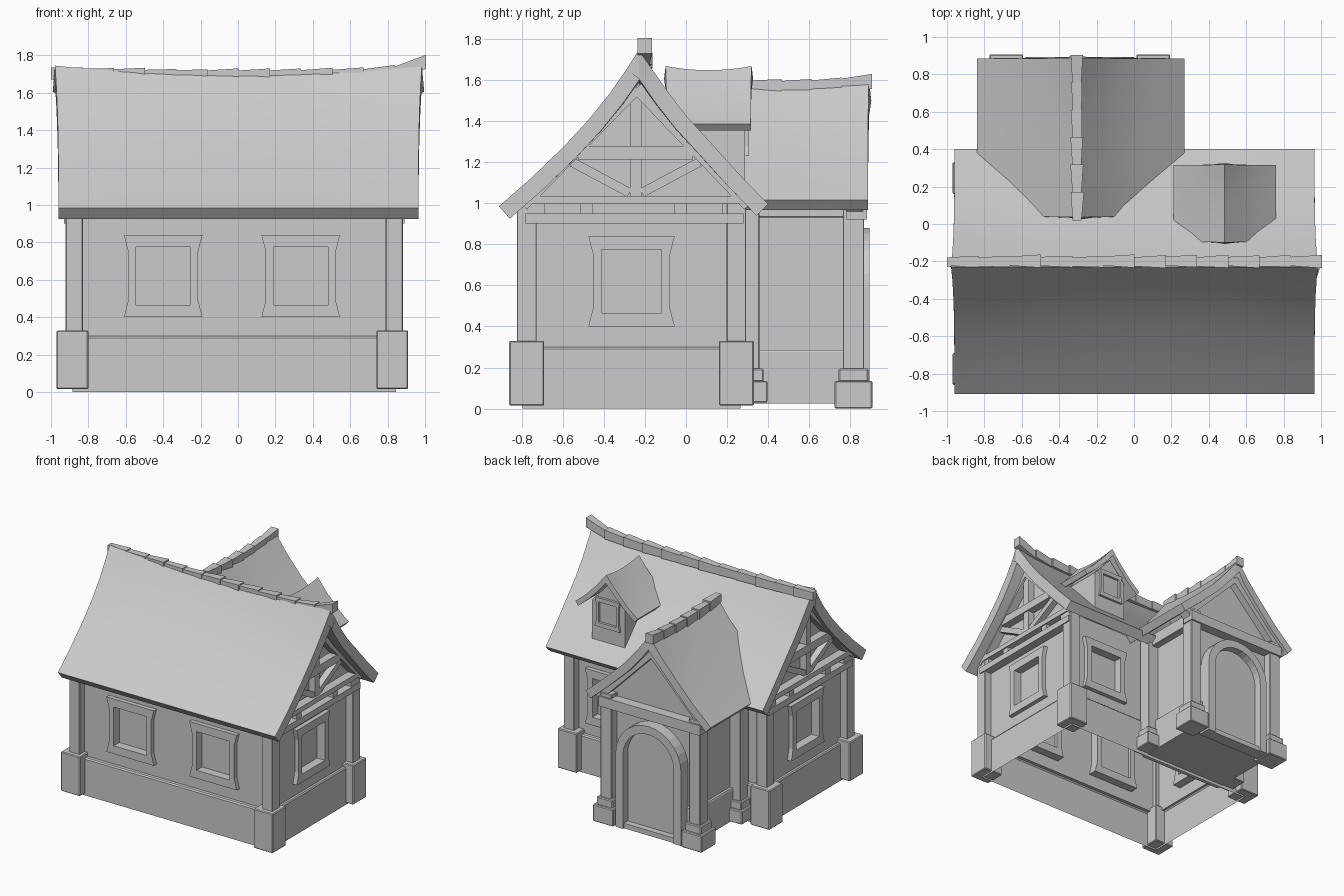
import bpy, bmesh, math, random
from mathutils import Vector, Matrix

random.seed(4)
cube = bpy.data.objects.get("Cube")
if cube:
    bpy.data.objects.remove(cube, do_unlink=True)

grey = bpy.data.materials.new("plain_grey")
grey.use_nodes = True
grey.diffuse_color = (0.6, 0.6, 0.6, 1)
grey.node_tree.nodes["Principled BSDF"].inputs["Base Color"].default_value = (0.6, 0.6, 0.6, 1)

CX, CY = -0.02, -0.265      # centre of the main house
HX, HY = .84, .495          # half size of the plastered walls
PX = -0.29                  # centre line of the porch
DX = 0.485                  # centre line of the dormer


def make(name, verts, faces, mat=None, bevel=0, closed=True):
    bm = bmesh.new()
    vs = [bm.verts.new((mat @ Vector(v)) if mat else v) for v in verts]
    for f in faces:
        bm.faces.new([vs[i] for i in f])
    bm.normal_update()
    if closed:
        bmesh.ops.recalc_face_normals(bm, faces=bm.faces)
    elif sum(f.normal.z for f in bm.faces) < -.01:
        bmesh.ops.reverse_faces(bm, faces=bm.faces)
    me = bpy.data.meshes.new(name)
    bm.to_mesh(me)
    bm.free()
    me.materials.append(grey)
    ob = bpy.data.objects.new(name, me)
    bpy.context.collection.objects.link(ob)
    if bevel:
        mod = ob.modifiers.new("bevel", 'BEVEL')
        mod.width, mod.segments = bevel, 1
    return ob


def loft(name, rings, mat=None, bevel=0, bottom=True, top=True):
    """Skin a stack of closed rings that share one point count."""
    n = len(rings[0])
    verts = [p for r in rings for p in r]
    faces = [(k * n + i, k * n + (i + 1) % n, (k + 1) * n + (i + 1) % n, (k + 1) * n + i)
             for k in range(len(rings) - 1) for i in range(n)]
    if bottom:
        faces.append(tuple(range(n)))
    if top:
        faces.append(tuple(range(len(verts) - n, len(verts))))
    return make(name, verts, faces, mat, bevel)


def rect(cx, cy, hx, hy, z):
    return [(cx - hx, cy - hy, z), (cx + hx, cy - hy, z), (cx + hx, cy + hy, z), (cx - hx, cy + hy, z)]


def block(name, cx, cy, hx, hy, z0, z1, bevel=0.004):
    return loft(name, [rect(cx, cy, hx, hy, z0), rect(cx, cy, hx, hy, z1)], bevel=bevel)


def prism(name, outline, n0, n1, mat):
    return loft(name, [[(u, v, n) for u, v in outline] for n in (n0, n1)], mat)


def beam(name, a, b, width, n0, n1, mat):
    """Timber lying in a wall plane from point a to point b."""
    a, b = Vector(a), Vector(b)
    side = (b - a).orthogonal().normalized() * width / 2
    return prism(name, [a - side, b - side, b + side, a + side], n0, n1, mat)


def plane(origin, u, n):
    """Matrix from wall coordinates (along, up, outward) to the world."""
    m = Matrix((u, (0, 0, 1), n)).transposed().to_4x4()
    return Matrix.Translation(origin) @ m


def frame(name, outer, inner, n0, n1, mat, loop=True):
    n = len(outer)
    ring = [[(*outer[i], n0), (*outer[i], n1), (*inner[i], n1), (*inner[i], n0)] for i in range(n)]
    if loop:
        ring.append(ring[0])
    return loft(name, ring, mat, bottom=not loop, top=not loop)


def window(name, mat, s=1.0):
    outer, inner = [], []
    for su, sv in ((-1, -1), (1, -1), (1, 1), (-1, 1)):
        corner = [((su * .21, sv * .22), (su * .145, sv * .155)),
                  ((su * .187, sv * .13), (su * .145, sv * .13))]
        for o, i in corner if su == sv * -1 else corner[::-1]:
            outer.append((o[0] * s, o[1] * s))
            inner.append((i[0] * s, i[1] * s))
    frame(name, outer, inner, -.07 * s, .035 * s, mat)


def wall(name, mat, half, openings):
    """Plaster wall with window openings, each filled by a frame and a sunken pane."""
    us = sorted([-half, half] + [c + d for c in openings for d in (-.17, .17)])
    vs = (.3, .44, .80, 1.02)
    verts = [(u, v, 0) for v in vs for u in us]
    n = len(us)
    faces = [(j * n + i, j * n + i + 1, j * n + n + i + 1, j * n + n + i)
             for j in range(3) for i in range(n - 1) if not (j == 1 and i % 2)]
    make(name, verts, faces, mat, closed=False)
    for c in openings:
        m = mat @ Matrix.Translation((c, .62, 0))
        window(name + "_window", m)
        beam(name + "_pane", (-.147, 0), (.147, 0), .315, -.045, -.035, m)


def roof(name, profile, t0, t1, sag, thick, flare, along_x):
    """Sagging roof sheet: profile across, swept along the ridge, then thickened."""
    zs = [p[1] for p in profile]
    lo, hi, n, w = min(zs), max(zs), 12, len(profile)
    verts = []
    for k in range(n + 1):
        s = 2 * k / n - 1
        for u, z in profile:
            h = (z - lo) / (hi - lo)
            t = (t0 + t1) / 2 + s * ((t1 - t0) / 2 + flare * h ** 3)
            zz = z - sag * h * h * (1 - s * s)
            verts.append((t, u, zz) if along_x else (u, t, zz))
    faces = [(k * w + i, k * w + i + 1, k * w + w + i + 1, k * w + w + i)
             for k in range(n) for i in range(w - 1)]
    ob = make(name, verts, faces, closed=False)
    mod = ob.modifiers.new("thickness", 'SOLIDIFY')
    mod.thickness, mod.offset, mod.use_even_offset = thick, -1, True
    bpy.ops.object.select_all(action='DESELECT')
    ob.select_set(True)
    bpy.context.view_layer.objects.active = ob
    bpy.ops.object.modifier_apply(modifier=mod.name)
    bpy.ops.object.shade_smooth_by_angle(angle=math.radians(30))


def ridge_tiles(name, count, t0, t1, centre, height, along_x):
    """Row of ridge stones that swell and taper by turns."""
    step = (t1 - t0) / count
    for k in range(count):
        rings = []
        for t, w in ((t0 + k * step, .024), (t0 + (k + 1) * step + .004, random.uniform(.029, .036))):
            z, c = height(t), centre + random.uniform(-.003, .003)
            r = [(c - w, z - .04), (c + w, z - .04), (c + w, z + w), (c - w, z + w)]
            rings.append([(t, a, b) if along_x else (a, t, b) for a, b in r])
        loft(f"{name}_{k + 1}", rings)


# Stone plinth, open underneath, with corner stones and posts
loft("plinth", [rect(CX, CY, hx, hy, z) for hx, hy, z in
                ((.865, .53, 0), (.865, .53, .29), (.858, .522, .30), (HX, HY, .30))],
     bottom=False, top=False)
for sx in (-1, 1):
    for sy in (-1, 1):
        block("corner_stone", -.03 + sx * .855, CY + sy * .51, .085, .085, .015, .33, .006)
        block("corner_post", CX + sx * .855, CY + sy * .51, .046, .048, .3, 1.0)

# Plaster walls with windows
wall("front_wall", plane((CX, CY - HY, 0), (1, 0, 0), (0, -1, 0)), HX, (-.38, .355))
wall("back_wall", plane((CX, CY + HY, 0), (-1, 0, 0), (0, 1, 0)), HX, (-.52,))
for side, s in (("right", 1), ("left", -1)):
    wall(side + "_wall", plane((CX + s * HX, CY, 0), (0, s, 0), (s, 0, 0)), HY, (0,))

    # Gable with timber truss, same on both ends
    m = plane((CX + s * .87, -.245, 0), (0, 1, 0), (s, 0, 0))
    prism(side + "_gable_wall", [(-.55, .98), (.53, .98), (.01, 1.59)], -.06, -.03, m)
    beam(side + "_lower_beam", (-.535, .925), (.525, .925), .05, -.04, .04, m)
    beam(side + "_upper_beam", (-.54, 1.015), (.53, 1.015), .04, -.04, .04, m)
    for u in (-.47, -.24, .22, .45):
        beam(side + "_beam_block", (u - .03, .965), (u + .03, .965), .06, -.04, .03, m)
    beam(side + "_collar_beam", (-.28, 1.245), (.28, 1.245), .065, -.04, .035, m)
    beam(side + "_king_post", (0, 1.0), (0, 1.53), .055, -.04, .025, m)
    for d in (-1, 1):
        beam(side + "_strut", (d * .03, 1.05), (d * .31, 1.2), .045, -.04, .02, m)
        beam(side + "_rafter", (d * .55, .99), (.005, 1.56), .06, -.04, .04, m)

# Main roof and ridge
roof("main_roof", [(-.91, .985), (-.75, 1.125), (-.59, 1.28), (-.47, 1.41), (-.37, 1.535), (-.29, 1.65), (-.23, 1.745),
                   (-.16, 1.645), (-.08, 1.53), (.01, 1.415), (.12, 1.295), (.26, 1.14), (.40, .995)],
     -.96, .965, .055, .08, .018, True)
ridge_tiles("main_ridge_tile", 12, -1.0, 1.0, -.2,
            lambda t: 1.695 + .015 * t * t + max(0, t - .8) * .28, True)

# Porch walls with floor and side beams
loft("porch_walls", [rect(PX, .51, hx, hy, z) for hx, hy, z in
                     ((.375, .305, .025), (.375, .305, .275), (.37, .295, .285), (.35, .29, .285), (.35, .29, 1.03))])
for sx in (-1, 1):
    x = PX + sx * .3925
    for y in (.305, .815):
        block("porch_stone", x, y, .09, .092, 0 if y > .5 else .03, .135, .006)
        block("porch_stone_cap", x, y, .07, .072, .13, .195, .006)
        block("porch_post", x, y, .05, .052, .19, 1.03)
    block("porch_side_beam", PX + sx * .37, .56, .035, .25, .93, 1.03)

# Porch gable
m = plane((PX, .80, 0), (1, 0, 0), (0, 1, 0))
prism("porch_gable_wall", [(-.46, .99), (.46, .99), (0, 1.48)], -.04, 0, m)
beam("porch_cross_beam", (-.45, .96), (.45, .96), .08, -.02, .08, m)
for d in (-1, 1):
    beam("porch_rafter", (d * .47, .98), (0, 1.455), .06, -.02, .06, m)

# Arched door frame and door
def arch(r, base=0.0, spring=.59):
    pts = [(r * math.cos(a), spring + r * math.sin(a)) for a in (math.pi * i / 14 for i in range(15))]
    return [(r, base)] + pts + [(-r, base)]

frame("door_frame", arch(.29), arch(.225), -.02, .092, m, loop=False)
prism("door_panel", arch(.23, .03), -.02, .03, m)
beam("door_sill", (-.23, .02), (.23, .02), .04, -.02, .08, m)

# Porch roof and ridge
roof("porch_roof", [(-.84, 1.015), (-.68, 1.16), (-.52, 1.33), (-.40, 1.465), (-.295, 1.605),
                    (-.19, 1.465), (-.06, 1.315), (.11, 1.155), (.27, 1.015)],
     .04, .885, .035, .065, .004, False)
ridge_tiles("porch_ridge_tile", 6, .02, .90, -.305,
            lambda t: 1.57 + .13 * (t - .46) ** 2, False)

# Dormer with window and small roof
m = plane((DX, .288, 0), (1, 0, 0), (0, 1, 0))
prism("dormer_body", [(-.145, 1.08), (.145, 1.08), (.145, 1.42), (0, 1.58), (-.145, 1.42)], -.36, 0, m)
window("dormer_window", m @ Matrix.Translation((0, 1.345, 0)), .53)
roof("dormer_roof", [(DX - .275, 1.385), (DX - .18, 1.465), (DX - .08, 1.57), (DX, 1.667),
                     (DX + .08, 1.57), (DX + .18, 1.465), (DX + .275, 1.385)],
     -.095, .315, .02, .04, .004, False)
